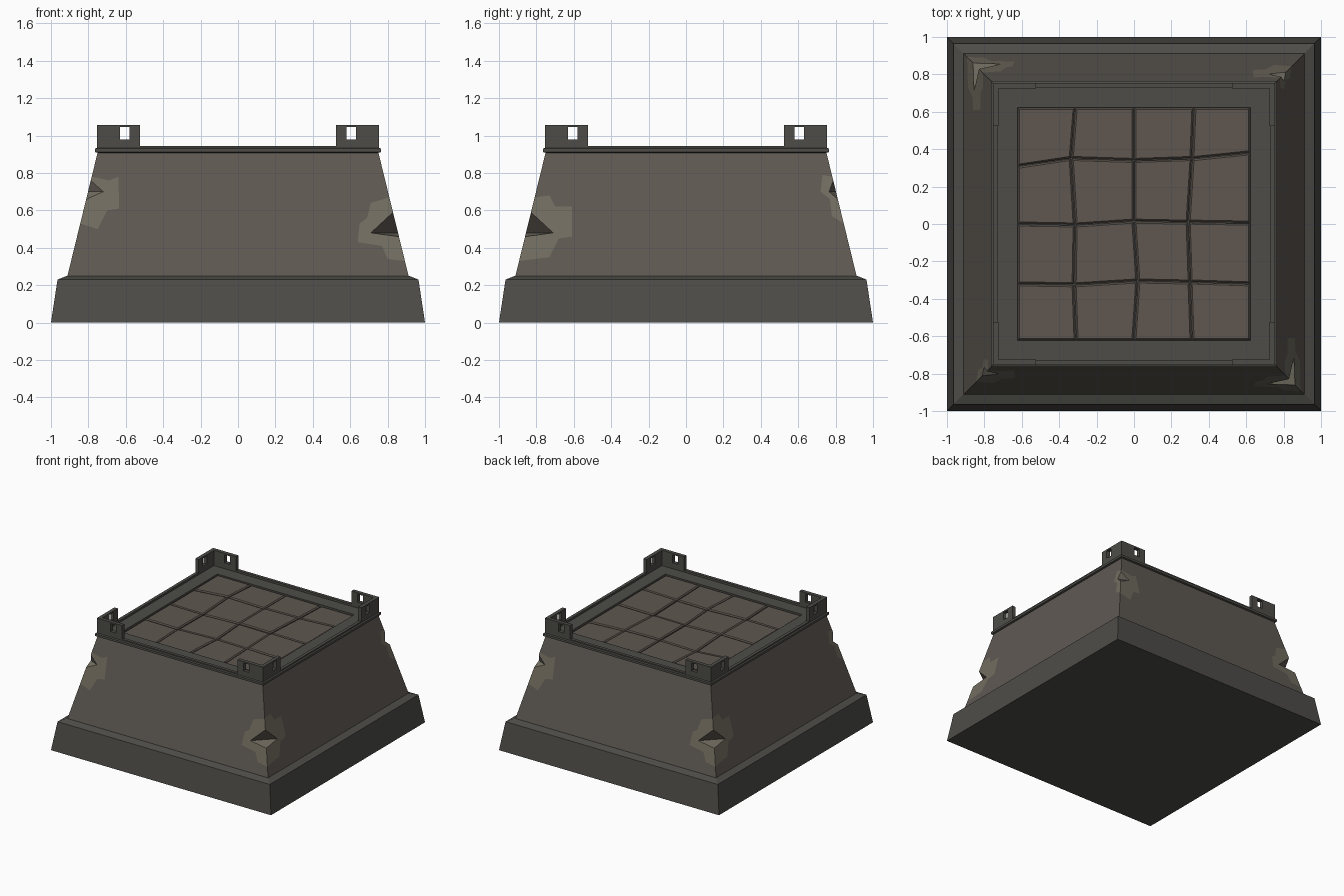
import bpy, bmesh, random
from math import pi
from mathutils import Matrix, Vector

if "Cube" in bpy.data.objects:
    bpy.data.objects.remove(bpy.data.objects["Cube"])

random.seed(3)


def material(name, c):
    m = bpy.data.materials.new(name)
    m.diffuse_color = (*c, 1)
    m.use_nodes = True
    m.node_tree.nodes["Principled BSDF"].inputs["Base Color"].default_value = m.diffuse_color
    return m


TRIM = material("dark_trim", (0.075, 0.073, 0.065))
WALL = material("wall_plaster", (0.115, 0.1, 0.085))
CHIP = material("exposed_stone", (0.165, 0.15, 0.115))
TILE = material("floor_tile", (0.115, 0.095, 0.08))


def finish(name, bm, *mats):
    bmesh.ops.remove_doubles(bm, verts=bm.verts, dist=1e-5)
    bmesh.ops.recalc_face_normals(bm, faces=bm.faces)
    me = bpy.data.meshes.new(name)
    bm.to_mesh(me)
    bm.free()
    for m in mats:
        me.materials.append(m)
    ob = bpy.data.objects.new(name, me)
    bpy.context.collection.objects.link(ob)
    return ob


def face(bm, pts, mat=0):
    f = bm.faces.new([bm.verts.new(p) for p in pts])
    f.material_index = mat


def square_loft(bm, rings, cap_start=True, cap_end=True):
    """Stack of square rings given as (half width, z)."""
    loops = [[(sx * h, sy * h, z) for sx, sy in ((-1, -1), (1, -1), (1, 1), (-1, 1))]
             for h, z in rings]
    for a, b in zip(loops, loops[1:]):
        for i in range(4):
            j = (i + 1) % 4
            face(bm, [a[i], a[j], b[j], b[i]])
    if cap_start:
        face(bm, loops[0][::-1])
    if cap_end:
        face(bm, loops[-1])


# Plinth
bm = bmesh.new()
square_loft(bm, [(1, 0), (0.965, 0.23), (0.915, 0.25)])
finish("plinth", bm, TRIM)

# Sloping walls with chipped corners; the u of points on the corner edge is None
Z0, Z1 = 0.25, 0.912


def half(z):
    return 0.912 + (0.75 - 0.912) * (z - Z0) / (Z1 - Z0)


BIG_A = ([(None, .67), (.71, .64), (.69, .56), (.65, .53), (.64, .43), (.77, .41), (.80, .34), (None, .33)],
         [(None, .59), (.71, .48), (None, .46)])
BIG_B = ([(None, .67), (.73, .68), (.70, .62), (.61, .62), (.61, .46), (.68, .45), (.73, .35), (None, .33)],
         [(None, .59), (.71, .48), (None, .46)])
SMALL_WIDE = ([(None, .78), (.73, .77), (.69, .76), (.64, .78), (.635, .61), (.70, .60), (.75, .50), (None, .53)],
              [(None, .76), (.72, .70), (None, .66)])
SMALL_THIN = ([(None, .78), (.73, .79), (.72, .70), (.77, .66), (.78, .57), (None, .53)],
              [(None, .76), (.765, .70), (None, .66)])


def on_wall(k, side, pts):
    rot = Matrix.Rotation(k * pi / 2, 3, 'Z')
    return [rot @ Vector((side * (half(z) if u is None else u), -half(z), z)) for u, z in pts]


ends = [(SMALL_WIDE, BIG_A), (BIG_B, SMALL_THIN)] * 2
bm = bmesh.new()
for k, (left, right) in enumerate(ends):
    bottom, top = [(None, Z0)], [(None, Z1)]
    face(bm, on_wall(k, -1, bottom) + on_wall(k, 1, bottom) + on_wall(k, 1, right[0])[::-1]
         + on_wall(k, 1, top) + on_wall(k, -1, top) + on_wall(k, -1, left[0]))
    # Exposed patches around the notches
    for side, (outline, notch) in ((-1, left), (1, right)):
        face(bm, on_wall(k, side, outline) + on_wall(k, side, notch)[::-1], 1)
    # Notch facets joining this wall to the next one
    t, p, b = on_wall(k, 1, right[1])
    q = on_wall(k + 1, -1, ends[(k + 1) % 4][0][1])[1]
    face(bm, [t, p, q], 0)
    face(bm, [b, q, p], 1)
finish("sloping_walls", bm, WALL, CHIP)

# Rim, flat border and recessed floor bed
bm = bmesh.new()
square_loft(bm, [(0.74, 0.905), (0.765, 0.912), (0.765, 0.93), (0.755, 0.935), (0.755, 0.945),
                 (0.73, 0.945), (0.73, 0.928), (0.622, 0.928), (0.622, 0.905)])
finish("rim", bm, TRIM)


# Corner brackets: two pierced plates at each corner
def pierced_plate(bm, u0, u1, xf):
    outer = [(u0, .94), (u1, .94), (u1, 1.057), (u0, 1.057)]
    inner = [(.58, .98), (.63, .98), (.63, 1.045), (.58, 1.045)]
    y0, y1 = -0.755, -0.725

    def P(p, y):
        return xf @ Vector((p[0], y, p[1]))
    for i in range(4):
        j = (i + 1) % 4
        for y in (y0, y1):
            face(bm, [P(outer[i], y), P(outer[j], y), P(inner[j], y), P(inner[i], y)])
        for ring in (outer, inner):
            face(bm, [P(ring[i], y0), P(ring[j], y0), P(ring[j], y1), P(ring[i], y1)])


for k, name in enumerate(("front_right", "back_right", "back_left", "front_left")):
    bm = bmesh.new()
    rot = Matrix.Rotation(k * pi / 2, 3, 'Z')
    pierced_plate(bm, 0.525, 0.755, rot)
    swap = Matrix(((0, -1, 0), (-1, 0, 0), (0, 0, 1)))
    pierced_plate(bm, 0.525, 0.725, rot @ swap)
    finish(name + "_bracket", bm, TRIM)

# Uneven floor tiles
E = 0.622
xs = [[-E, -.31, 0, .31, E], [-E, -.32, .02, .30, E], [-E, -.315, 0, .29, E],
      [-E, -.335, 0, .31, E], [-E, -.315, 0, .32, E]]
ys = [[-E] * 5, [-.32, -.325, -.305, -.31, -.32], [0, -.005, .015, .01, .005],
      [.31, .35, .34, .35, .38], [E] * 5]
bm = bmesh.new()
for r in range(4):
    for c in range(4):
        quad = [Vector((xs[j][i], ys[j][i], 0))
                for j, i in ((r, c), (r, c + 1), (r + 1, c + 1), (r + 1, c))]
        mid = sum(quad, Vector()) / 4

        def ring(inset, z):
            return [Vector((p.x - inset * (1 if p.x > mid.x else -1),
                            p.y - inset * (1 if p.y > mid.y else -1), z)) for p in quad]
        top = 0.921 + random.uniform(-0.003, 0.003)
        loops = [ring(.003, .904), ring(.003, top - .008), ring(.011, top)]
        for a, b in zip(loops, loops[1:]):
            for i in range(4):
                j = (i + 1) % 4
                face(bm, [a[i], a[j], b[j], b[i]])
        face(bm, loops[-1])
finish("floor_tiles", bm, TILE)
